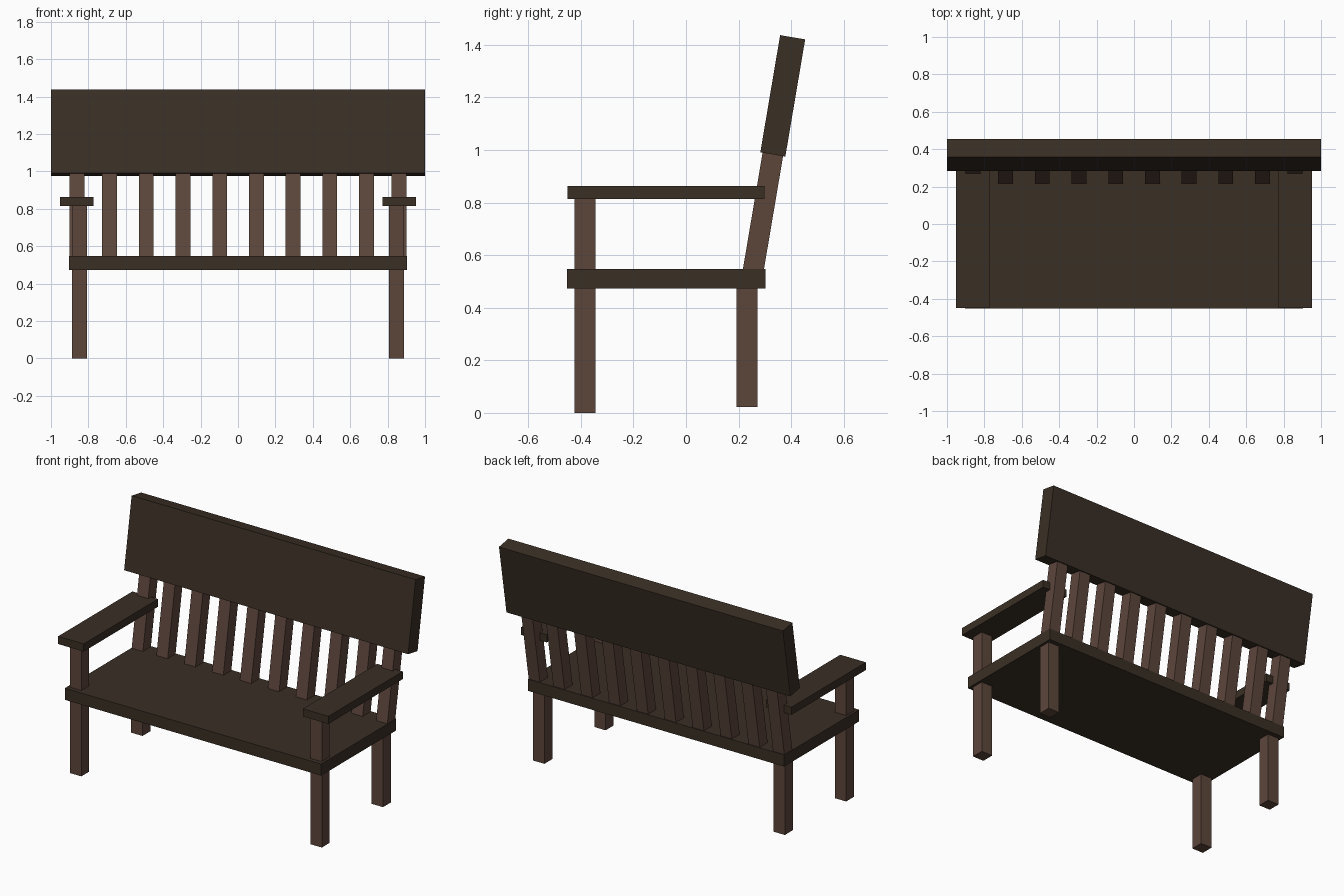
import bpy
from math import radians, sin, cos
from mathutils import Vector

if "Cube" in bpy.data.objects:
    bpy.data.objects.remove(bpy.data.objects["Cube"])


def material(name, rgb):
    m = bpy.data.materials.new(name)
    m.diffuse_color = (*rgb, 1)
    m.use_nodes = True
    m.node_tree.nodes["Principled BSDF"].inputs["Base Color"].default_value = m.diffuse_color
    return m


DARK = material("dark_wood", (0.042, 0.028, 0.018))
BROWN = material("brown_wood", (0.108, 0.061, 0.044))
TILT = radians(9.6)
BACK = Vector((0, 0.368, 1.206))  # centre of the tilted backrest


def box(name, centre, size, mat, tilt=0.0):
    bpy.ops.mesh.primitive_cube_add(size=1, location=centre, rotation=(-tilt, 0, 0))
    ob = bpy.context.object
    ob.name = name
    ob.scale = size
    bpy.ops.object.transform_apply(location=False, rotation=False, scale=True)
    ob.data.materials.append(mat)
    return ob


def span(name, lo, hi, mat):
    lo, hi = Vector(lo), Vector(hi)
    return box(name, (lo + hi) / 2, hi - lo, mat)


def upright(name, x):
    # slanted bar from inside the seat up into the back panel
    low, high = -0.70, -0.10
    mid = (low + high) / 2
    c = BACK + Vector((x, mid * sin(TILT), mid * cos(TILT)))
    return box(name, c, (0.079, 0.079, high - low), BROWN, TILT)


# seat and back panel
span("seat", (-0.903, -0.453, 0.473), (0.903, 0.302, 0.547), DARK)
box("back_panel", BACK, (2.0, 0.0965, 0.452), DARK, TILT)

# legs, armrests and end posts on both sides
for s, side in ((-1, "left"), (1, "right")):
    x = s * 0.847
    span(f"front_leg_{side}", (x - 0.04, -0.424, 0), (x + 0.04, -0.344, 0.83), BROWN)
    span(f"back_leg_{side}", (x - 0.04, 0.192, 0.022), (x + 0.04, 0.272, 0.49), BROWN)
    a = s * 0.862
    span(f"armrest_{side}", (a - 0.09, -0.45, 0.814), (a + 0.09, 0.298, 0.863), DARK)
    upright(f"back_post_{side}", s * 0.861)

# back slats
for i in range(8):
    upright(f"back_slat_{i + 1}", -0.687 + i * 0.1963)
